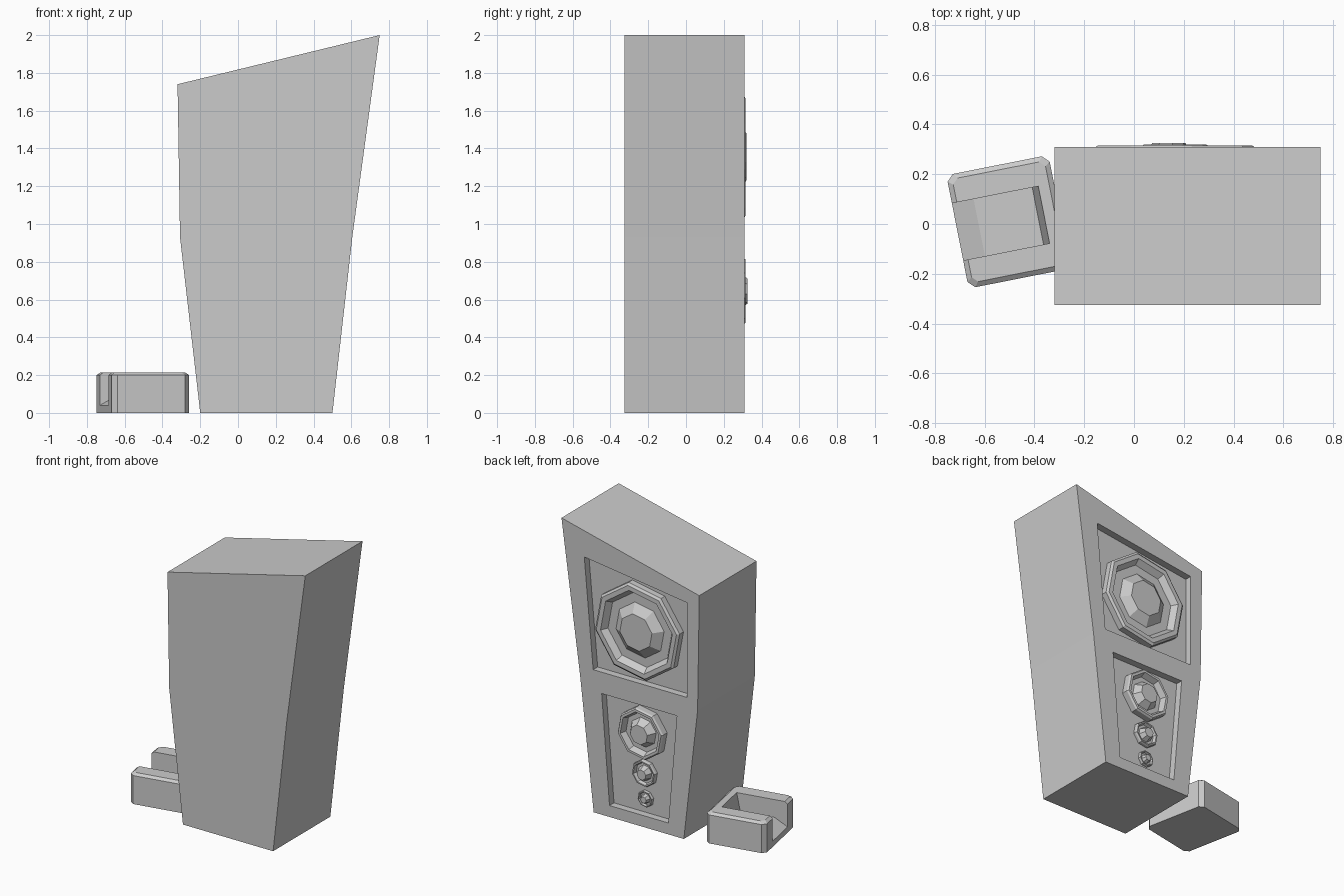
import bpy, bmesh
from math import cos, sin, pi, radians

if "Cube" in bpy.data.objects:
    bpy.data.objects.remove(bpy.data.objects["Cube"])


def make(name, rings):
    """Skin a list of equal-length point rings and cap both ends."""
    bm = bmesh.new()
    loops = [[bm.verts.new(p) for p in r] for r in rings]
    n = len(loops[0])
    for a, b in zip(loops, loops[1:]):
        for i in range(n):
            j = (i + 1) % n
            bm.faces.new((a[i], a[j], b[j], b[i]))
    bm.faces.new(loops[0])
    bm.faces.new(loops[-1])
    bmesh.ops.recalc_face_normals(bm, faces=bm.faces)
    me = bpy.data.meshes.new(name)
    bm.to_mesh(me)
    bm.free()
    ob = bpy.data.objects.new(name, me)
    bpy.context.collection.objects.link(ob)
    return ob


def prism(name, pts, y0, y1):
    return make(name, [[(x, y, z) for x, z in pts] for y in (y0, y1)])


def cut(ob, cutter):
    cutter.hide_render = True
    m = ob.modifiers.new("cut", 'BOOLEAN')
    m.operation = 'DIFFERENCE'
    m.solver = 'EXACT'
    m.object = cutter
    bpy.context.view_layer.objects.active = ob
    bpy.ops.object.modifier_apply(modifier=m.name)
    bpy.data.objects.remove(cutter)


# Leaning cabinet with two recessed panels on the back
cabinet = prism("cabinet", [(-.20, 0), (.50, 0), (.605, .93), (.75, 2),
                            (-.32, 1.74), (-.307, .93)], -.325, .31)
cut(cabinet, prism("upper_recess", [(.504, 1.0), (.573, 1.773),
                                    (-.223, 1.665), (-.223, 1.0)], .26, .4))
cut(cabinet, prism("lower_recess", [(.377, .08), (.438, .85),
                                    (-.146, .85), (-.08, .08)], .26, .4))


# Eight-sided speaker drivers: raised rim, dish, domed centre
def driver(name, x, z, r, rim_y, cap_y):
    dish = .26 + (rim_y - .26) * .25
    profile = [(1, .25), (1, rim_y - .012), (.95, rim_y), (.85, rim_y),
               (.76, dish), (.57, dish), (.38, cap_y)]
    angles = [radians(33) + i * pi / 4 for i in range(8)]
    make(name, [[(x + r * k * cos(a), y, z + r * k * sin(a)) for a in angles]
                for k, y in profile])


driver("large_driver", .165, 1.355, .335, .315, .32)
driver("middle_driver", .14, .645, .18, .316, .325)
driver("small_driver", .13, .36, .093, .29, .311)
driver("tiny_driver", .125, .18, .058, .28, .295)


# Low chamfered tub seat, open on one side
def chamfered(hx, hy, c, z):
    return [(-hx, -hy + c, z), (-hx + c, -hy, z), (hx - c, -hy, z), (hx, -hy + c, z),
            (hx, hy - c, z), (hx - c, hy, z), (-hx + c, hy, z), (-hx, hy - c, z)]


seat = make("tub_seat", [chamfered(.209, .232, .027, 0),
                         chamfered(.209, .232, .027, .2),
                         chamfered(.189, .212, .022, .215)])
cut(seat, prism("seat_hollow", [(-.3, -.011), (-.209, .04), (-.12, .09), (.12, .09),
                                (.145, .215), (.145, .3), (-.3, .3)], -.117, .117))
seat.location = (-.504, .009, 0)
seat.rotation_euler.z = radians(11.2)
